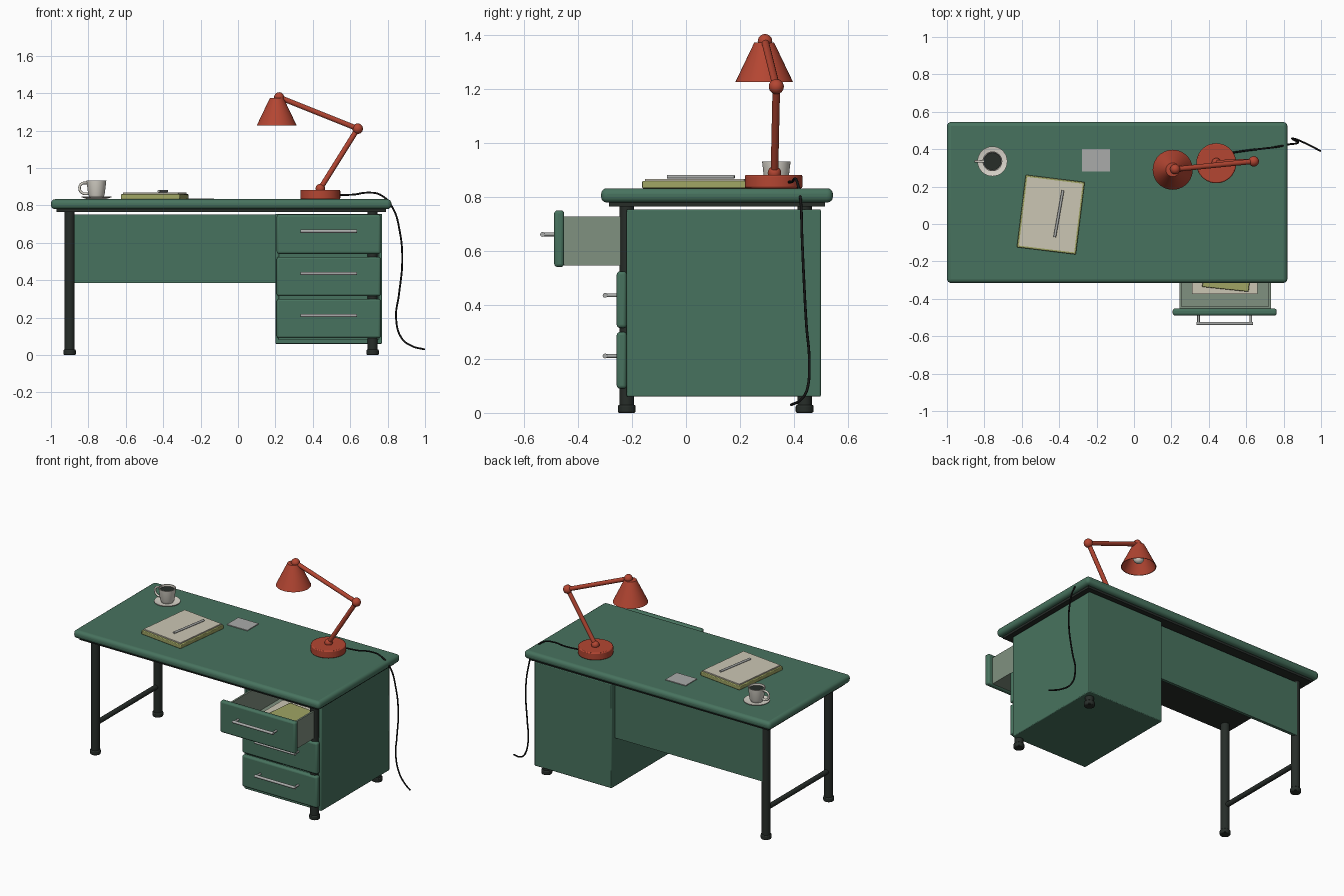
import bpy, math
from mathutils import Vector

cube = bpy.data.objects.get("Cube")
if cube:
    bpy.data.objects.remove(cube, do_unlink=True)


def material(name, r, g, b):
    m = bpy.data.materials.new(name)
    m.use_nodes = True
    m.diffuse_color = (r, g, b, 1)
    m.node_tree.nodes["Principled BSDF"].inputs["Base Color"].default_value = (r, g, b, 1)
    return m


GREEN = material("desk green", .064, .171, .113)
DARK = material("dark steel", .02, .026, .022)
METAL = material("pale metal", .40, .41, .40)
TRAY = material("grey green", .216, .283, .216)
OLIVE = material("olive cover", .35, .376, .127)
CREAM = material("cream paper", .60, .565, .456)
RED = material("lamp red", .456, .061, .032)
BLACK = material("cable black", .008, .008, .008)
CHINA = material("white china", .70, .67, .60)


def finish(ob, name, mat, smooth=True):
    ob.name = name
    ob.data.materials.append(mat)
    if smooth:
        bpy.ops.object.select_all(action='DESELECT')
        ob.select_set(True)
        bpy.context.view_layer.objects.active = ob
        bpy.ops.object.shade_smooth_by_angle(angle=math.radians(35))
    return ob


def box(name, mat, x, y, z, bevel=0, turn=0, segments=2):
    """Box from (low, high) ranges, turned in degrees about its own centre."""
    ranges = (x, y, z)
    bpy.ops.mesh.primitive_cube_add(size=1, location=[(a + b) / 2 for a, b in ranges])
    ob = bpy.context.object
    ob.scale = [b - a for a, b in ranges]
    bpy.ops.object.transform_apply(location=False, rotation=False, scale=True)
    ob.rotation_euler.z = math.radians(turn)
    if bevel:
        mod = ob.modifiers.new("Bevel", 'BEVEL')
        mod.width, mod.segments = bevel, segments
    return finish(ob, name, mat, bevel > 0)


def rod(name, mat, a, b, r, sides=16, bevel=0):
    a, b = Vector(a), Vector(b)
    bpy.ops.mesh.primitive_cylinder_add(vertices=sides, radius=r, depth=(b - a).length, location=(a + b) / 2)
    ob = bpy.context.object
    ob.rotation_euler = (b - a).to_track_quat('Z', 'Y').to_euler()
    if bevel:
        mod = ob.modifiers.new("Bevel", 'BEVEL')
        mod.width, mod.segments, mod.limit_method = bevel, 2, 'ANGLE'
    return finish(ob, name, mat)


def ball(name, mat, at, r):
    bpy.ops.mesh.primitive_uv_sphere_add(segments=20, ring_count=12, radius=r, location=at)
    return finish(bpy.context.object, name, mat)


def lathe(name, mat, at, profile, sides=32):
    """Revolve (radius, height) points about a vertical axis."""
    n = len(profile)
    verts = [(r * math.cos(t), r * math.sin(t), z)
             for t in (math.tau * i / sides for i in range(sides)) for r, z in profile]
    faces = []
    for i in range(sides):
        j = (i + 1) % sides
        faces += [(i * n + k, j * n + k, j * n + k + 1, i * n + k + 1) for k in range(n - 1)]
    mesh = bpy.data.meshes.new(name)
    mesh.from_pydata(verts, [], faces)
    ob = bpy.data.objects.new(name, mesh)
    ob.location = at
    bpy.context.collection.objects.link(ob)
    return finish(ob, name, mat)


def tube(name, mat, points, r):
    cu = bpy.data.curves.new(name, 'CURVE')
    cu.dimensions = '3D'
    cu.bevel_depth, cu.bevel_resolution, cu.resolution_u = r, 2, 8
    cu.use_fill_caps = True
    sp = cu.splines.new('BEZIER')
    sp.bezier_points.add(len(points) - 1)
    for bp, p in zip(sp.bezier_points, points):
        bp.co = p
        bp.handle_left_type = bp.handle_right_type = 'AUTO'
    ob = bpy.data.objects.new(name, cu)
    bpy.context.collection.objects.link(ob)
    cu.materials.append(mat)
    return ob


# Desk top and its supporting board
TOP = .833
box("desk_top", GREEN, (-1, .82), (-.315, .545), (.78, TOP), .022, segments=4)
box("top_support", DARK, (-.97, .79), (-.285, .515), (.765, .785))

# Legs, feet and the left stretcher
for side, x in (("left", .72), ("right", -.9)):
    for end, y in (("front", -.22), ("back", .44)):
        rod(f"{end}_{side}_leg", DARK, (x, y, .01), (x, y, .77), .027, 20)
        rod(f"{end}_{side}_foot", DARK, (x, y, 0), (x, y, .03), .033, 20, .006)
rod("leg_stretcher", DARK, (-.9, -.22, .2), (-.9, .44, .2), .016)

# Back panel
box("modesty_panel", GREEN, (-.89, .21), (.445, .465), (.385, .752))

# Drawer cabinet, open at the front
CX, CY, CZ = (.2, .77), (-.22, .5), (.06, .755)
box("cabinet_right_side", GREEN, (.2, .22), CY, CZ, .005)
box("cabinet_left_side", GREEN, (.75, .77), CY, CZ, .005)
box("cabinet_back", GREEN, CX, (.48, .5), CZ, .005)
box("cabinet_bottom", GREEN, CX, CY, (.06, .085), .005)
box("cabinet_top", GREEN, CX, CY, (.74, .755), .005)
for z in (.308, .533):
    box("cabinet_divider", GREEN, (.21, .76), (-.218, .49), (z - .012, z + .012))

# Drawers with handles; the top one is pulled out
for label, z, pull in (("lower", .09, 0), ("middle", .315, 0), ("top", .541, .232)):
    y = -.22 - pull
    box(f"{label}_drawer_front", GREEN, (.207, .763), (y - .037, y), (z, z + .21), .012, segments=3)
    bar_y, hz = y - .08, z + .121
    rod(f"{label}_handle_bar", METAL, (.335, bar_y, hz), (.635, bar_y, hz), .009, 12)
    for x in (.345, .625):
        rod(f"{label}_handle_post", METAL, (x, bar_y, hz), (x, y - .03, hz), .007, 12)
Y0, Y1 = -.452, .1
box("drawer_floor", TRAY, (.242, .732), (Y0, Y1), (.546, .56))
for x in (.242, .72):
    box("drawer_side", TRAY, (x, x + .012), (Y0 + .012, Y1), (.56, .728))
for y in (Y0, Y1 - .012):
    box("drawer_end", TRAY, (.242, .732), (y, y + .012), (.56, .728))
box("drawer_papers", CREAM, (.31, .66), (-.375, .03), (.56, .585))
box("drawer_notebook", OLIVE, (.38, .63), (-.35, -.03), (.585, .61), .004, -6)

# Notebook, pen and note on the desk
box("notebook", OLIVE, (-.604, -.286), (-.145, .245), (TOP, .86), .004, -7)
box("notebook_page", CREAM, (-.594, -.296), (-.135, .235), (.86, .868), 0, -7)
rod("pen", METAL, (-.38, .18, .876), (-.424, -.07, .876), .007, 12)
box("note_sheet", METAL, (-.278, -.127), (.28, .4), (TOP, .838))

# Cup and saucer
CUP = (-.757, .335, TOP)
lathe("saucer", CHINA, CUP, [(0, .001), (.05, .001), (.08, .01), (.08, .014), (.05, .007), (0, .007)])
lathe("cup", CHINA, CUP, [(0, .008), (.036, .008), (.044, .025), (.053, .1), (.048, .1), (.04, .03), (0, .02)])
rod("coffee", DARK, (CUP[0], CUP[1], .915), (CUP[0], CUP[1], .92), .048, 28)
hx = CUP[0] - .045
tube("cup_handle", CHINA, [(hx, CUP[1], .92), (hx - .035, CUP[1], .915), (hx - .045, CUP[1], .89),
                           (hx - .03, CUP[1], .866), (hx + .006, CUP[1], .862)], .007)

# Lamp
FOOT, ELBOW, HEAD = (.44, .328, .89), (.64, .335, 1.21), (.22, .293, 1.378)
rod("lamp_base", RED, (.44, .325, TOP), (.44, .325, .883), .107, 40, .006)
for name, at, r in (("base", FOOT, .025), ("elbow", ELBOW, .028), ("head", HEAD, .027)):
    ball(f"lamp_{name}_joint", RED, at, r)
rod("lamp_lower_arm", RED, FOOT, ELBOW, .014)
rod("lamp_upper_arm", RED, ELBOW, HEAD, .014)
lathe("lamp_shade", RED, (.207, .29, 0), [(0, 1.375), (.037, 1.373), (.107, 1.227), (.103, 1.227),
                                         (.034, 1.366), (0, 1.366)], 40)
rod("bulb_socket", METAL, (.207, .29, 1.31), (.207, .29, 1.368), .018)
ball("light_bulb", CHINA, (.207, .29, 1.285), .034)

# Cable running over the desk edge to the ground
tube("lamp_cable", BLACK, [(.53, .382, .856), (.62, .395, .858), (.69, .403, .868), (.76, .412, .857),
                           (.825, .425, .79), (.865, .43, .66), (.878, .437, .5), (.86, .447, .32),
                           (.845, .457, .2), (.875, .45, .09), (.93, .425, .048), (.998, .39, .03)], .005)
